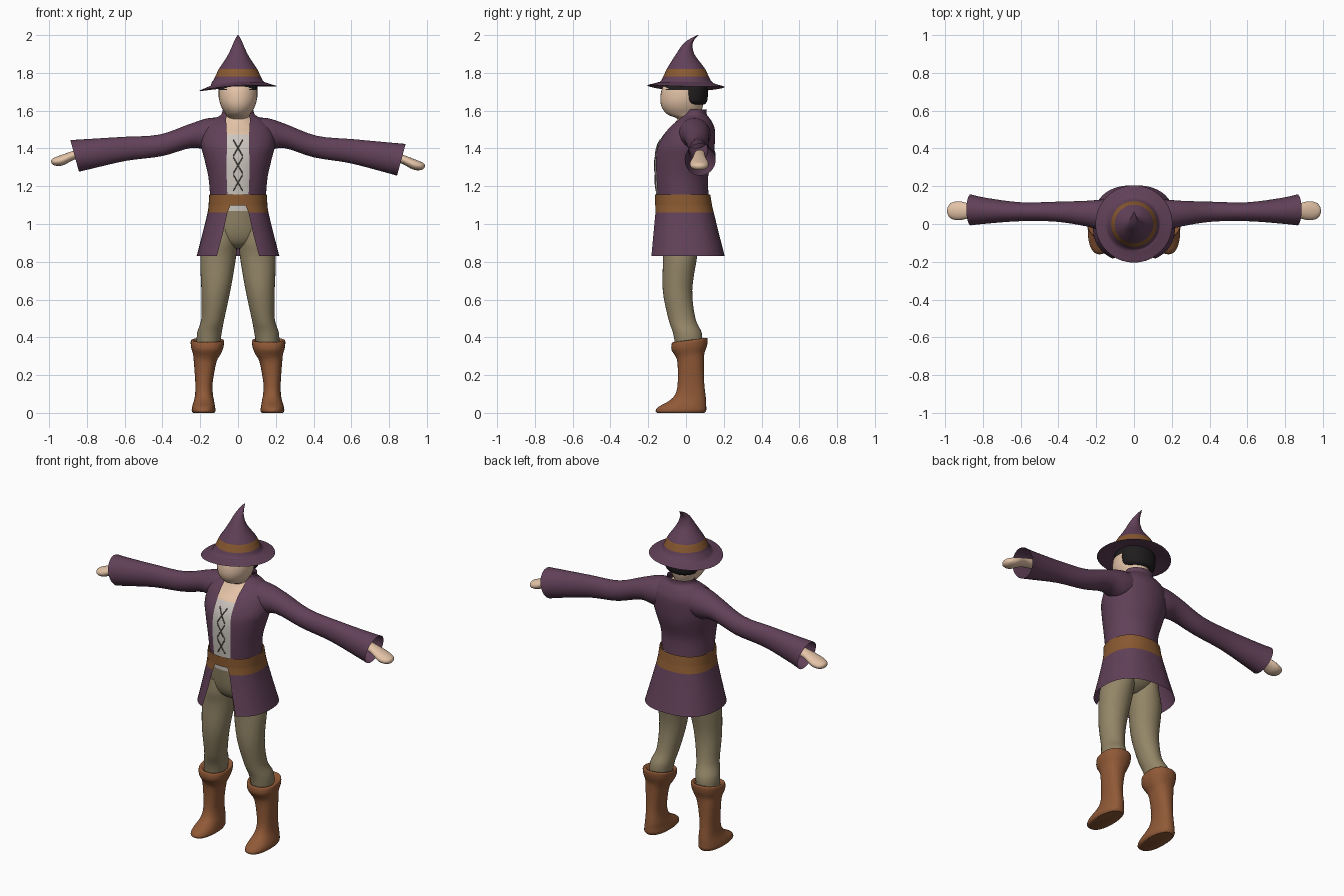
import bpy, bmesh
from math import sin, cos, pi, asin, radians
from mathutils import Vector

cube = bpy.data.objects.get("Cube")
if cube:
    bpy.data.objects.remove(cube, do_unlink=True)


def material(name, r, g, b):
    m = bpy.data.materials.new(name)
    m.use_nodes = True
    m.diffuse_color = (r, g, b, 1)
    m.node_tree.nodes["Principled BSDF"].inputs["Base Color"].default_value = (r, g, b, 1)
    return m


PURPLE = material("plum cloth", .12, .052, .098)
BELT = material("belt leather", .25, .1, .03)
BOOT = material("boot leather", .28, .1, .038)
TAN = material("tan trousers", .29, .235, .135)
SKIN = material("skin", .78, .55, .39)
SHIRT = material("shirt linen", .6, .56, .51)
HAIR = material("black hair", .014, .012, .013)
LACE = material("lace cord", .12, .1, .07)


def smooth_rings(rings, steps):
    """Catmull-Rom interpolation through ring tuples."""
    out = []
    for i in range(len(rings) - 1):
        quad = [rings[max(i - 1, 0)], rings[i], rings[i + 1], rings[min(i + 2, len(rings) - 1)]]
        for k in range(steps):
            t = k / steps
            if steps == 1:
                out.append(tuple(quad[1]))
                continue
            out.append(tuple(b + .5 * t * (c - a + t * (2 * a - 5 * b + 4 * c - d + t * (3 * (b - c) + d - a)))
                             for a, b, c, d in zip(*quad)))
    return out + [tuple(rings[-1])]


def loft(name, rings, mats, rule=None, along="z", side=1, gaps=None, n=32, steps=4,
         power=2, cap=True, tilt=0):
    """Skin rings (centre x, y, z, half-width, half-depth); gaps leave the front open."""
    if gaps:
        rings = [r + (g,) for r, g in zip(rings, gaps)]
    bm = bmesh.new()
    loops = []
    dense = smooth_rings(rings, steps)
    for i, ring in enumerate(dense):
        cx, cy, cz, ra, rb = ring[:5]
        start = asin(min(1, max(0, ring[5]) / ra) ** (power / 2)) if gaps else 0
        count = n + 1 if gaps else n
        slant = tilt * i / (len(dense) - 1)
        loop = []
        for k in range(count):
            a = start + (2 * pi - 2 * start) * k / n
            u, v = [abs(w) ** (2 / power) * (1 if w >= 0 else -1) for w in (sin(a), -cos(a))]
            if along == "z":
                p = (cx + ra * u, cy + rb * v, cz + slant * rb * v)
            else:
                p = (cx + slant * rb * v, cy + ra * u, cz + rb * v)
            loop.append(bm.verts.new((p[0] * side, p[1], p[2])))
        loops.append(loop)
    for lo, hi in zip(loops, loops[1:]):
        for k in range(n):
            j = (k + 1) % len(lo)
            bm.faces.new((lo[k], lo[j], hi[j], hi[k]))
    if cap and not gaps:
        bm.faces.new(loops[0])
        bm.faces.new(loops[-1])
    bmesh.ops.recalc_face_normals(bm, faces=bm.faces[:])
    if rule:
        for f in bm.faces:
            f.material_index = rule(f.calc_center_median())
    mesh = bpy.data.meshes.new(name)
    bm.to_mesh(mesh)
    bm.free()
    for m in mats:
        mesh.materials.append(m)
    mesh.shade_smooth()
    mesh.set_sharp_from_angle(angle=radians(50))
    obj = bpy.data.objects.new(name, mesh)
    bpy.context.collection.objects.link(obj)
    return obj


# Legs, boots, sleeves and hands, one per side
for side, word in ((1, "left"), (-1, "right")):
    loft(word + "_trouser_leg", [
        (.08, -.025, .98, .075, .1), (.09, -.03, .9, .085, .1), (.105, -.032, .82, .094, .09),
        (.117, -.045, .65, .077, .078), (.133, -.022, .5, .061, .072),
        (.152, .008, .42, .065, .076), (.16, .015, .33, .058, .068)], [TAN], side=side)
    loft(word + "_boot", [
        (.182, -.027, 0, .056, .125), (.182, -.027, .012, .063, .134), (.182, -.02, .035, .06, .127),
        (.18, .006, .065, .053, .1), (.18, .022, .1, .047, .08), (.18, .026, .16, .046, .07),
        (.174, .025, .27, .06, .07), (.165, .02, .31, .073, .078), (.163, .017, .345, .085, .094),
        (.162, .02, .38, .088, .095), (.161, .02, .385, .078, .085), (.16, .018, .37, .06, .07)],
        [BOOT], side=side, power=2.3, steps=3, tilt=.15)
    lift = .02 if side < 0 else 0

    def raised(rings):
        return [(x, y, z + lift * max(0, x - .2) / .65, a, b) for x, y, z, a, b in rings]

    loft(word + "_sleeve", raised([
        (.06, .045, 1.485, .08, .075), (.15, .045, 1.475, .085, .086), (.25, .055, 1.465, .068, .063),
        (.41, .065, 1.41, .053, .057), (.6, .065, 1.386, .05, .063), (.78, .07, 1.355, .068, .077),
        (.865, .075, 1.34, .082, .084)]), [PURPLE], along="x", side=side, cap=False, tilt=.27)
    loft(word + "_hand", raised([
        (.78, .072, 1.365, .03, .028), (.86, .07, 1.347, .036, .024), (.925, .07, 1.318, .05, .029),
        (.965, .07, 1.308, .043, .023), (.984, .07, 1.307, .025, .014), (.99, .07, 1.308, .006, .004)]),
        [SKIN], along="x", side=side, n=20)

# Trouser seat
loft("trouser_seat", [
    (0, -.03, .87, .05, .04), (0, -.027, .9, .11, .085), (0, -.022, .96, .145, .115),
    (0, -.02, 1.075, .142, .13)], [TAN])

# Jacket body, open down the front, with a collar
torso = [(0, -.02, 1.15, .148, .14), (0, -.025, 1.25, .157, .142), (0, -.012, 1.35, .18, .155),
         (0, 0, 1.42, .196, .152), (0, .025, 1.5, .185, .128), (0, .04, 1.55, .14, .092),
         (0, .045, 1.578, .09, .066), (0, .048, 1.605, .083, .062)]
loft("jacket", torso, [PURPLE], gaps=[.056, .06, .06, .058, .06, .063, .06, .062], n=48)

# Shirt under the jacket, with bare chest above its neckline
chest = [(0, -.02, 1.07, .144, .133)] + [
    (x, y, z, a - .008, b - .003) for x, y, z, a, b in torso[:4]] + [
    (0, .013, 1.475, .17, .13), (0, .025, 1.51, .14, .108), (0, .03, 1.55, .09, .078),
    (0, .03, 1.58, .06, .062)]
loft("shirt_and_chest", chest, [SHIRT, SKIN], rule=lambda c: int(c.z > 1.475), n=48)

# Crossed laces lying on the shirt front
front = smooth_rings(chest, 12)


def on_shirt(x, z):
    r = min(front, key=lambda q: abs(q[2] - z))
    return Vector((x, r[1] - r[4] * (1 - (x / r[3]) ** 2) ** .5 - .001, z))


laces = bpy.data.curves.new("shirt_laces", "CURVE")
laces.dimensions = "3D"
laces.bevel_depth = .003
laces.bevel_resolution = 1
laces.materials.append(LACE)
for k in range(3):
    top = 1.445 - k * .092
    for s in (1, -1):
        line = laces.splines.new("POLY")
        line.points.add(6)
        for i, p in enumerate(line.points):
            t = i / 6
            p.co = (*on_shirt(s * .025 * (1 - 2 * t), top - .085 * t), 1)
bpy.context.collection.objects.link(bpy.data.objects.new("shirt_laces", laces))

# Coat skirt with the lower half of the belt, split at the front
loft("coat_skirt", [
    (0, .002, .83, .219, .203), (0, -.004, .95, .188, .178), (0, -.01, 1.06, .161, .157),
    (0, -.013, 1.1, .155, .15)], [PURPLE, BELT], rule=lambda c: int(c.z > 1.06),
    gaps=[.112, .08, .056, .04], n=48, steps=1, power=2.4)
loft("belt", [(0, -.013, 1.098, .156, .151), (0, -.018, 1.157, .152, .146)], [BELT],
     n=48, steps=1, power=2.3, cap=False)

# Head and neck
loft("head", [
    (0, .03, 1.5, .06, .055), (0, .018, 1.555, .056, .062), (0, -.012, 1.58, .064, .086),
    (0, -.02, 1.615, .086, .107), (0, -.02, 1.66, .1, .116), (0, -.014, 1.72, .1, .112),
    (0, 0, 1.78, .085, .09)], [SKIN])

# Hair at the back, and a fringe under the brim
loft("hair", [
    (0, .045, 1.632, .07, .05), (0, .042, 1.643, .092, .066), (0, .04, 1.67, .102, .075),
    (0, .038, 1.72, .103, .077), (0, .03, 1.76, .095, .075)], [HAIR])
loft("hair_fringe", [(0, -.012, 1.71, .104, .116), (0, -.005, 1.755, .099, .108)], [HAIR],
     steps=1, cap=False)

# Pointed hat: underside, brim, band and curled tip
hat = loft("pointed_hat", [
    (0, 0, 1.742, .1, .1), (0, 0, 1.733, .15, .15), (0, 0, 1.728, .198, .198),
    (0, 0, 1.732, .201, .201), (0, 0, 1.74, .17, .17), (0, 0, 1.752, .138, .138),
    (0, 0, 1.78, .121, .121), (0, 0, 1.82, .102, .102), (0, -.003, 1.86, .075, .075),
    (0, -.004, 1.9, .051, .048), (0, .006, 1.945, .03, .028), (0, .028, 1.975, .017, .016),
    (0, .063, 2, .003, .003)], [PURPLE, BELT],
    rule=lambda c: int(1.78 < c.z < 1.82), n=40)
for v in hat.data.vertices:
    if v.co.z < 1.75:
        v.co.z += .06 * v.co.x - .012 * (v.co.x / .2) ** 2 - .02 * v.co.y
